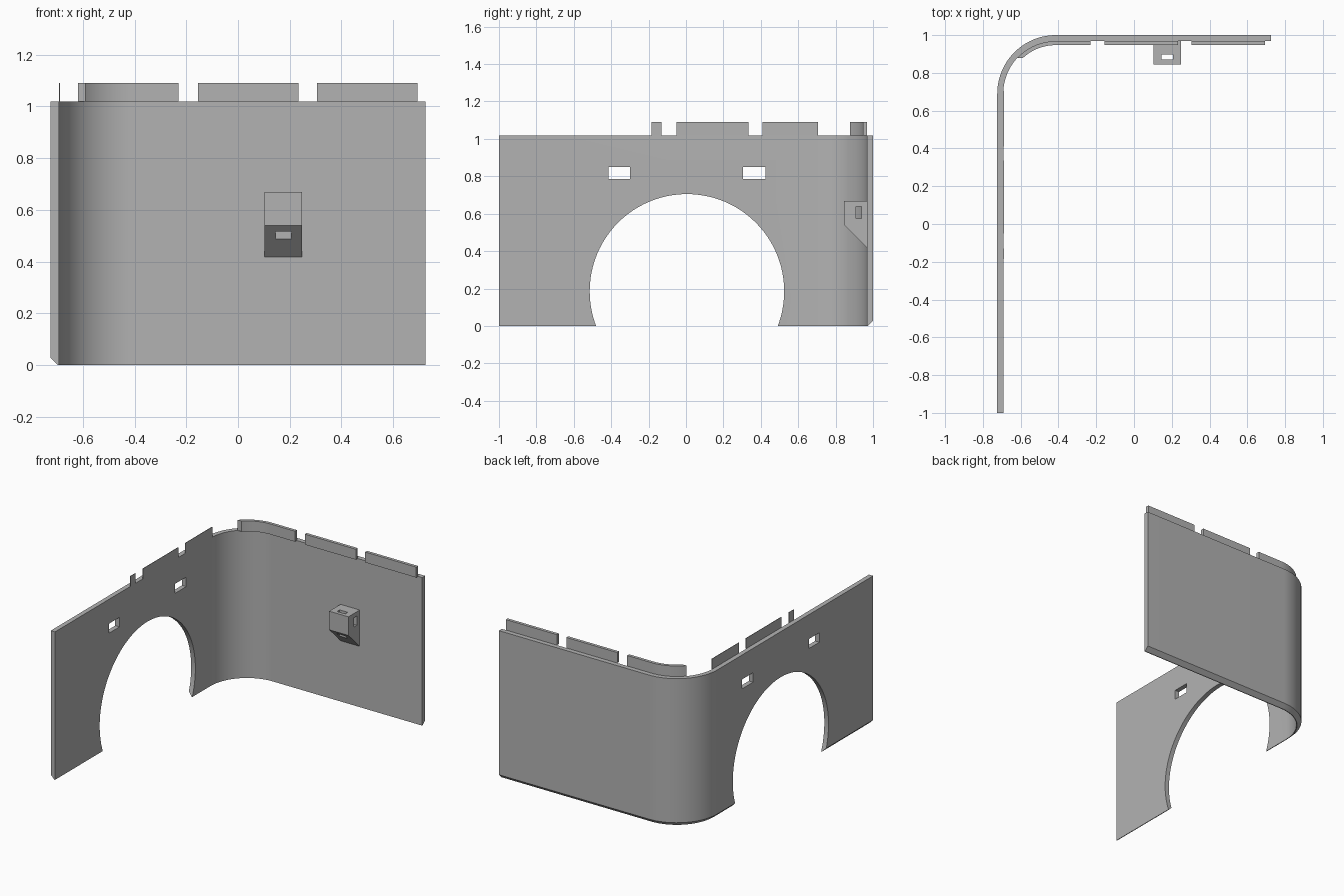
import bpy, bmesh
from math import sin, cos, asin, pi

cube = bpy.data.objects.get("Cube")
if cube:
    bpy.data.objects.remove(cube, do_unlink=True)

X, Y = 0.724, 1.0            # half width and half depth
T, R = 0.032, 0.31           # panel thickness, outer corner radius
H, TOP = 1.018, 1.09         # panel height, tab height
CX, CY = -X + R, Y - R       # corner centre
SEG = 24

grey = bpy.data.materials.new("light grey")
grey.use_nodes = True
colour = (0.45, 0.45, 0.45, 1)
grey.diffuse_color = colour
grey.node_tree.nodes["Principled BSDF"].inputs["Base Color"].default_value = colour


def finish(name, bm):
    bmesh.ops.recalc_face_normals(bm, faces=bm.faces)
    mesh = bpy.data.meshes.new(name)
    bm.to_mesh(mesh)
    bm.free()
    mesh.materials.append(grey)
    obj = bpy.data.objects.new(name, mesh)
    bpy.context.collection.objects.link(obj)
    return obj


def prism(name, outline, axis, lo, hi):
    """Extrude a 2D outline along an axis from lo to hi."""
    bm = bmesh.new()

    def place(a, b, c):
        return {"x": (c, a, b), "y": (a, c, b), "z": (a, b, c)}[axis]
    rings = [[bm.verts.new(place(a, b, c)) for a, b in outline] for c in (lo, hi)]
    bm.faces.new(rings[0])
    bm.faces.new(rings[1])
    n = len(outline)
    for i in range(n):
        j = (i + 1) % n
        bm.faces.new((rings[0][i], rings[0][j], rings[1][j], rings[1][i]))
    return finish(name, bm)


def rect(a0, a1, b0, b1):
    return [(a0, b0), (a1, b0), (a1, b1), (a0, b1)]


def smooth(obj):
    bpy.ops.object.select_all(action="DESELECT")
    obj.select_set(True)
    bpy.context.view_layer.objects.active = obj
    bpy.ops.object.shade_smooth_by_angle(angle=pi / 6)


def cut(obj, cutters):
    bpy.context.view_layer.objects.active = obj
    for c in cutters:
        mod = obj.modifiers.new("cut", "BOOLEAN")
        mod.operation, mod.solver, mod.object = "DIFFERENCE", "EXACT", c
        bpy.ops.object.modifier_apply(modifier=mod.name)
        bpy.data.objects.remove(c, do_unlink=True)


def arc(radius, start, end):
    steps = [start + (end - start) * i / SEG for i in range(SEG + 1)]
    return [(CX + radius * cos(a), CY + radius * sin(a)) for a in steps]


def path(d):
    """Plan line of the panel, d inside its outer face."""
    return [(-X + d, -Y)] + arc(R - d, pi, pi / 2) + [(X, Y - d)]


# Curved corner panel with a chamfered outer bottom edge
CH = 0.027
section = [(0, CH), (CH, 0), (T, 0), (T, H), (0, H)]
bm = bmesh.new()
rails = [[bm.verts.new((x, y, z)) for x, y in path(d)] for d, z in section]
for k in range(len(rails)):
    p, q = rails[k], rails[(k + 1) % len(rails)]
    for i in range(len(p) - 1):
        bm.faces.new((p[i], p[i + 1], q[i + 1], q[i]))
for end in (0, -1):
    bm.faces.new([r[end] for r in rails])
panel = finish("corner_panel", bm)

# Wheel arch and two small windows in the side wall
N = 96
circle = [(0.005 + 0.52 * cos(2 * pi * i / N), 0.185 + 0.52 * sin(2 * pi * i / N))
          for i in range(N)]
cutters = [prism("arch_cutter", circle, "x", -X - 0.1, -X + 0.1)]
for y0, y1 in ((-0.415, -0.3), (0.305, 0.425)):
    cutters.append(prism("window_cutter", rect(y0, y1, 0.785, 0.85), "x", -X - 0.1, -X + 0.1))
cut(panel, cutters)
smooth(panel)

# Tabs above the back wall, the first one following the corner
TAB = 0.021
y_in, y_out = Y - T - TAB, Y - T
r_out = R - T
r_in = r_out - TAB
drop = 0.878 - CY
outline = (arc(r_out, pi - asin(drop / r_out), pi / 2) + [(-0.23, y_out), (-0.23, y_in)]
           + arc(r_in, pi / 2, pi - asin(drop / r_in)))
smooth(prism("corner_tab", outline, "z", H, TOP))
for i, (x0, x1) in enumerate(((-0.155, 0.233), (0.305, 0.693))):
    prism(f"back_tab_{i + 1}", rect(x0, x1, y_in, y_out), "z", H, TOP)

# Thin tabs above the side wall
for i, (y0, y1) in enumerate(((-0.185, -0.13), (-0.05, 0.335), (0.41, 0.705))):
    prism(f"side_tab_{i + 1}", rect(y0, y1, H, TOP), "x", -X + T, -X + T + 0.003)

# Bracket on the back wall with a sloping underside and two slots
wedge = [(y_out, 0.668), (0.845, 0.668), (0.845, 0.54), (y_out, 0.418)]
bracket = prism("bracket", wedge, "x", 0.102, 0.248)
cut(bracket, [prism("upright_slot_cutter", rect(0.145, 0.207, 0.87, 0.898), "z", 0.3, 0.8),
              prism("cross_slot_cutter", rect(0.908, 0.938, 0.575, 0.638), "x", 0, 0.4)])
